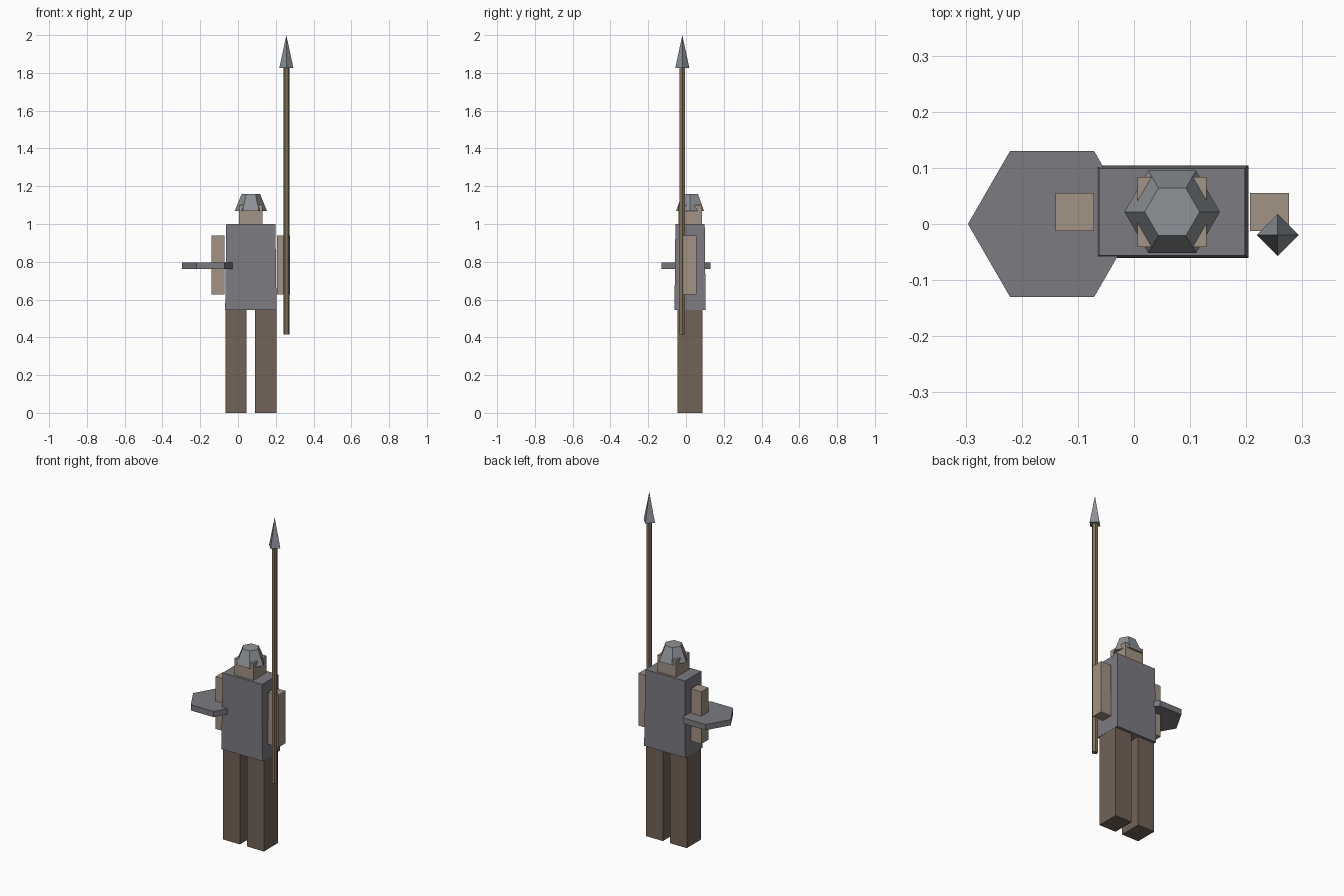
import bpy, math

if "Cube" in bpy.data.objects:
    bpy.data.objects.remove(bpy.data.objects["Cube"])

CX, CY = 0.068, 0.0215      # body axis
SPEAR = (0.256, -0.0195)    # spear axis


def material(name, rgb):
    m = bpy.data.materials.new(name)
    m.diffuse_color = (*rgb, 1)
    m.use_nodes = True
    m.node_tree.nodes["Principled BSDF"].inputs["Base Color"].default_value = m.diffuse_color
    return m


SKIN = material("skin", (0.36, 0.29, 0.23))
CLOTH = material("brown_cloth", (0.17, 0.125, 0.095))
IRON = material("dark_iron", (0.20, 0.20, 0.22))
STEEL = material("steel", (0.27, 0.29, 0.31))
WOOD = material("wood", (0.23, 0.175, 0.105))


def finish(name, mat):
    ob = bpy.context.object
    ob.name = ob.data.name = name
    ob.data.materials.append(mat)
    return ob


def box(name, mat, x, y, z, top_scale=(1, 1)):
    """Box between (min, max) ranges, optionally tapered at the top."""
    bpy.ops.mesh.primitive_cube_add(size=1)
    ob = finish(name, mat)
    mid = [(a + b) / 2 for a, b in (x, y, z)]
    size = [b - a for a, b in (x, y, z)]
    for v in ob.data.vertices:
        if v.co.z > 0:
            v.co.x *= top_scale[0]
            v.co.y *= top_scale[1]
        v.co = [c * s for c, s in zip(v.co, size)]
    ob.location = mid
    return ob


def cone(name, mat, sides, r1, r2, xy, z):
    """Prism or cone with one corner pointing along x."""
    bpy.ops.mesh.primitive_cone_add(vertices=sides, radius1=r1, radius2=r2,
                                    depth=z[1] - z[0],
                                    location=(*xy, (z[0] + z[1]) / 2),
                                    rotation=(0, 0, math.pi / 2))
    return finish(name, mat)


# Torso, slightly narrower at the shoulders, and head
box("torso", IRON, (CX - 0.136, CX + 0.136), (CY - 0.0825, CY + 0.0825),
    (0.545, 1.0), (0.957, 0.94))
box("head", SKIN, (CX - 0.0615, CX + 0.0615), (CY - 0.0625, CY + 0.0625), (1.0, 1.10))

# Legs and arms, one pair each
for side, s in (("left", -1), ("right", 1)):
    box(side + "_leg", CLOTH, sorted((CX + s * 0.023, CX + s * 0.135)),
        (CY - 0.067, CY + 0.067), (0.0, 0.55))
    box(side + "_arm", SKIN, sorted((CX + s * 0.139, CX + s * 0.208)),
        (CY - 0.034, CY + 0.034), (0.628, 0.94))

# Helmet, shield and spear
cone("helmet", STEEL, 6, 0.085, 0.049, (CX, CY), (1.07, 1.158))
cone("shield", IRON, 6, 0.15, 0.15, (-0.146, 0), (0.761, 0.795))
cone("spear_shaft", WOOD, 6, 0.016, 0.016, SPEAR, (0.415, 1.83))
cone("spear_tip", STEEL, 4, 0.0375, 0, SPEAR, (1.825, 2.0))
